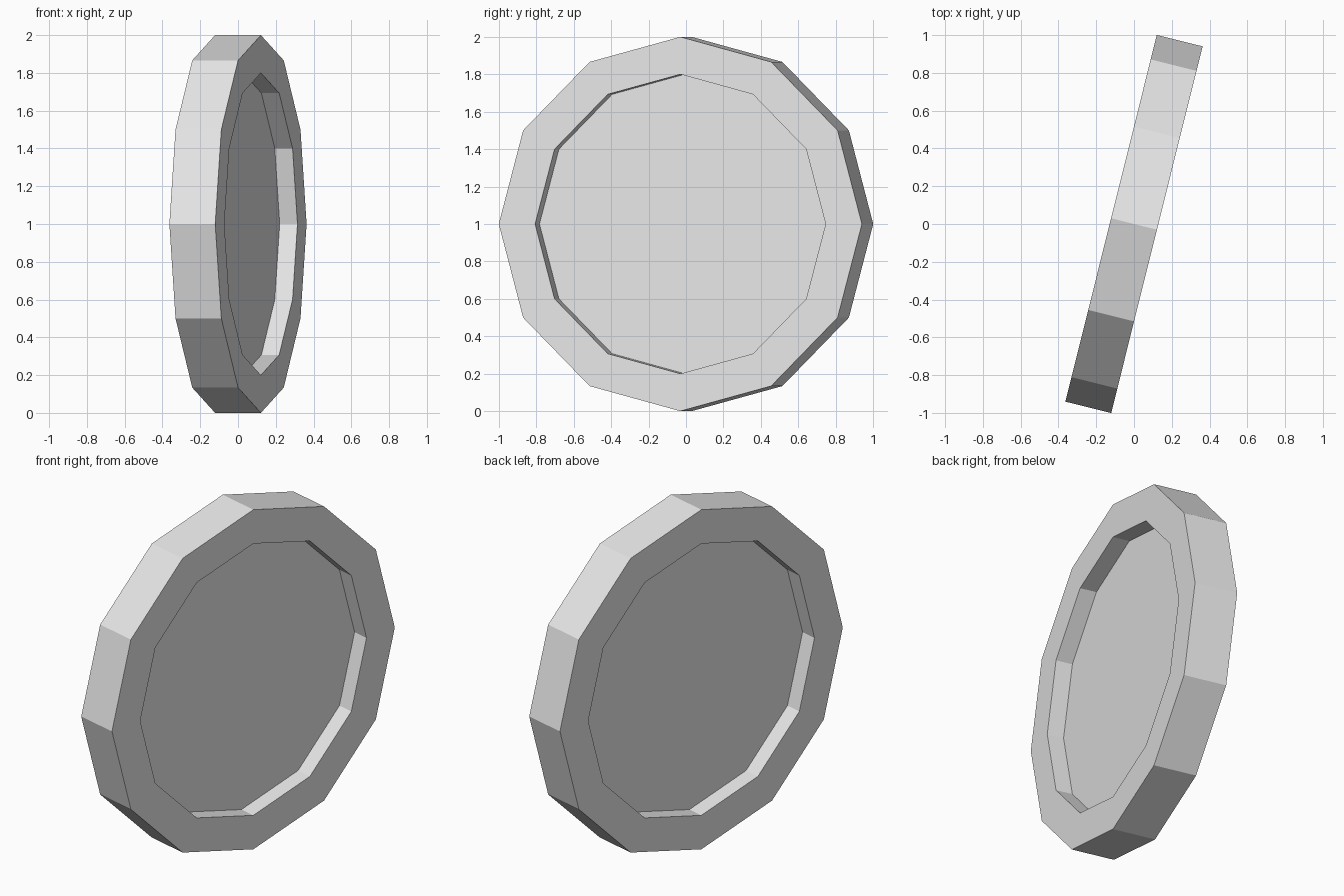
import bpy
import bmesh
import math
from mathutils import Matrix, Vector

cube = bpy.data.objects.get("Cube")
if cube:
    bpy.data.objects.remove(cube, do_unlink=True)

SIDES = 12
RADIUS = 1.0
RECESS_RADIUS = 0.8
THICKNESS = 0.25
RECESS_DEPTH = 0.097
TURN = math.radians(14)

# Single grey material
grey = bpy.data.materials.new("light_grey")
grey.use_nodes = True
grey.diffuse_color = (0.8, 0.8, 0.8, 1)
grey.node_tree.nodes["Principled BSDF"].inputs["Base Color"].default_value = (0.8, 0.8, 0.8, 1)

# Twelve-sided disc
bm = bmesh.new()
bmesh.ops.create_cone(bm, cap_ends=True, segments=SIDES,
                      radius1=RADIUS, radius2=RADIUS, depth=THICKNESS)

# Raised rim: inset each cap, then sink it straight down
caps = [f for f in bm.faces if len(f.verts) == SIDES]
rim_width = (RADIUS - RECESS_RADIUS) * math.cos(math.pi / SIDES)
bmesh.ops.inset_individual(bm, faces=caps, thickness=rim_width, use_even_offset=True)
for floor in bmesh.ops.extrude_discrete_faces(bm, faces=caps)["faces"]:
    side = 1 if floor.calc_center_median().z > 0 else -1
    bmesh.ops.translate(bm, verts=floor.verts, vec=Vector((0, 0, -side * RECESS_DEPTH)))
bmesh.ops.recalc_face_normals(bm, faces=bm.faces)

# Stand the disc on its edge and turn it slightly
stand = (Matrix.Translation((0, 0, RADIUS))
         @ Matrix.Rotation(-TURN, 4, 'Z')
         @ Matrix.Rotation(math.pi / 2, 4, 'Y'))
bm.transform(stand)

mesh = bpy.data.meshes.new("coin")
bm.to_mesh(mesh)
bm.free()
mesh.materials.append(grey)
coin = bpy.data.objects.new("coin", mesh)
bpy.context.collection.objects.link(coin)
